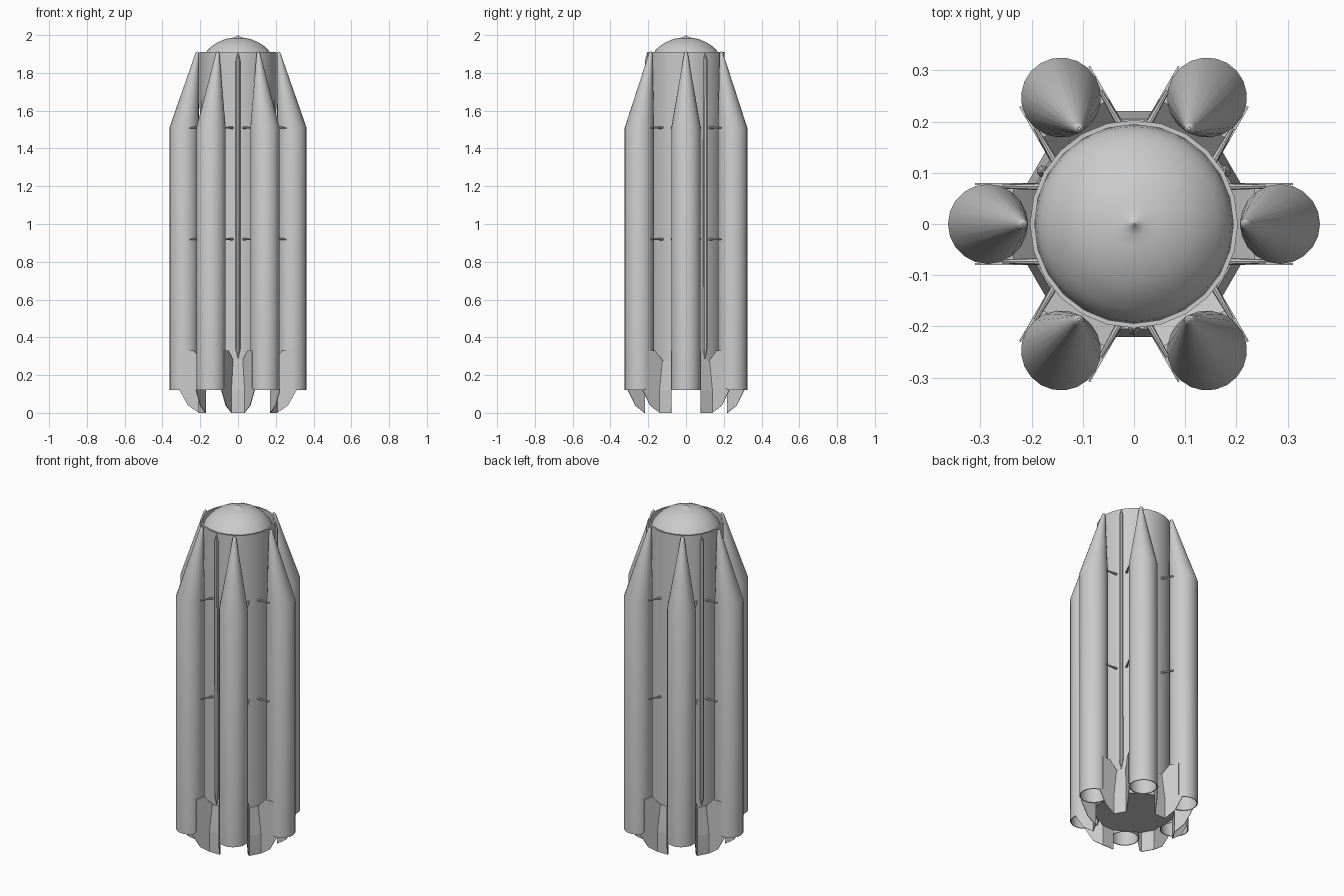
import bpy, bmesh, math
from mathutils import Vector, Matrix

if "Cube" in bpy.data.objects:
    bpy.data.objects.remove(bpy.data.objects["Cube"])

grey = bpy.data.materials.new("light_grey")
grey.diffuse_color = (0.6, 0.6, 0.6, 1)
grey.use_nodes = True
grey.node_tree.nodes["Principled BSDF"].inputs["Base Color"].default_value = grey.diffuse_color


def finish(bm, name, angle=0, smooth=True, recalc=True):
    if recalc:
        bmesh.ops.recalc_face_normals(bm, faces=bm.faces)
    me = bpy.data.meshes.new(name)
    bm.to_mesh(me)
    bm.free()
    ob = bpy.data.objects.new(name, me)
    bpy.context.collection.objects.link(ob)
    ob.rotation_euler.z = math.radians(angle)
    me.materials.append(grey)
    if smooth:
        bpy.ops.object.select_all(action='DESELECT')
        ob.select_set(True)
        bpy.context.view_layer.objects.active = ob
        bpy.ops.object.shade_smooth_by_angle(angle=math.radians(30))
    return ob


def loft(name, rings, n, angle=0, cap_first=True, cap_last=True):
    """Stack circles given as (centre_x, radius, z)."""
    bm = bmesh.new()
    loops = [[bm.verts.new((cx + r * math.cos(2 * math.pi * i / n),
                            r * math.sin(2 * math.pi * i / n), z))
              for i in range(n)] for cx, r, z in rings]
    for a, b in zip(loops, loops[1:]):
        for i in range(n):
            j = (i + 1) % n
            bm.faces.new((a[i], a[j], b[j], b[i]))
    if cap_first:
        bm.faces.new(loops[0][::-1])
    if cap_last:
        bm.faces.new(loops[-1])
    return finish(bm, name, angle)


def polar(angle, u, v, z):
    return Matrix.Rotation(math.radians(angle), 3, 'Z') @ Vector((u, v, z))


# core tube with thin rim, and the domed top sitting inside it
loft("core_body", [(0, 0.2, 0.12), (0, 0.203, 1.91), (0, 0.194, 1.91),
                   (0, 0.194, 1.85)], 24)
loft("top_dome", [(0, 0.193, 1.85), (0, 0.19, 1.872), (0, 0.18, 1.896),
                  (0, 0.165, 1.915), (0, 0.14, 1.941), (0, 0.11, 1.961),
                  (0, 0.075, 1.976), (0, 0.045, 1.984), (0, 0.022, 1.987),
                  (0, 0.009, 1.993), (0, 0.002, 2.0)], 48)

# six boosters: hollow tube with a slanted nose leaning on the core
for k in range(6):
    a = 60 * k
    loft("booster", [(0.285, 0.073, 0.4), (0.285, 0.073, 0.12),
                     (0.285, 0.078, 0.12), (0.285, 0.078, 1.51),
                     (0.2175, 0.011, 1.895), (0.216, 0.008, 1.907),
                     (0.215, 0.003, 1.912)], 20, a)

    # struts tying the booster to the core
    for z in (0.92, 1.51):
        for s in (-1, 1):
            bm = bmesh.new()
            bmesh.ops.create_cone(bm, cap_ends=True, segments=8, radius1=0.007,
                                  radius2=0.004, depth=0.08,
                                  matrix=Matrix.Translation((0.218, s * 0.073, z))
                                  @ Matrix.Rotation(math.pi / 2, 4, 'Y'))
            finish(bm, "strut", a)

    # cap closing the fairing between booster and core
    bm = bmesh.new()
    rows = [[bm.verts.new((u, s * 0.08, z)) for s in (-1, 1)]
            for u, z in ((0.285, 0.33), (0.235, 0.33), (0.19, 0.28))]
    for p, q in zip(rows, rows[1:]):
        bm.faces.new((p[0], p[1], q[1], q[0]))
    for f in bm.faces:
        f.normal_update()
        if f.normal.z < 0:
            f.normal_flip()
    finish(bm, "fairing_cap", a, False, False)

    # skirt panel in the gap: two booster side walls joined by a flat plate
    g = a + 30
    wall = [(0.208, 0), (0.265, 0.04), (0.31, 0.12), (0.287, 0.13),
            (0.287, 0.33), (0.235, 0.33), (0.19, 0.28), (0.208, 0.12)]
    bm = bmesh.new()
    left = [bm.verts.new(polar(g - 30, u, 0.08, z)) for u, z in wall]
    right = [bm.verts.new(polar(g + 30, u, -0.08, z)) for u, z in wall]
    bm.faces.new(left)
    bm.faces.new(right[::-1])
    bm.faces.new((left[0], left[7], right[7], right[0]))
    bm.faces.new((left[7], left[6], right[6], right[7]))
    bm.normal_update()
    out = polar(g, 1, 0, 0)
    bm.faces.ensure_lookup_table()
    if bm.faces[2].normal.dot(out) < 0:
        bmesh.ops.reverse_faces(bm, faces=bm.faces)
    ob = finish(bm, "skirt_panel", 0, False, False)
    mod = ob.modifiers.new("thickness", 'SOLIDIFY')
    mod.thickness = 0.004
    mod.offset = -1

# base plate filling the skirt around the core
bm = bmesh.new()
low = [bm.verts.new(polar(60 * k, 0.207, s * 0.079, 0.12))
       for k in range(6) for s in (-1, 1)]
face = bm.faces.new(low)
bmesh.ops.solidify(bm, geom=[face], thickness=0.004)
finish(bm, "base_plate", 0, False)

# three slim cable ducts with pointed ends
for a in (30, 150, 270):
    loft("cable_duct", [(0.203, 0.002, 0.285), (0.203, 0.012, 0.335),
                        (0.205, 0.012, 1.865), (0.204, 0.002, 1.908)], 8, a)
